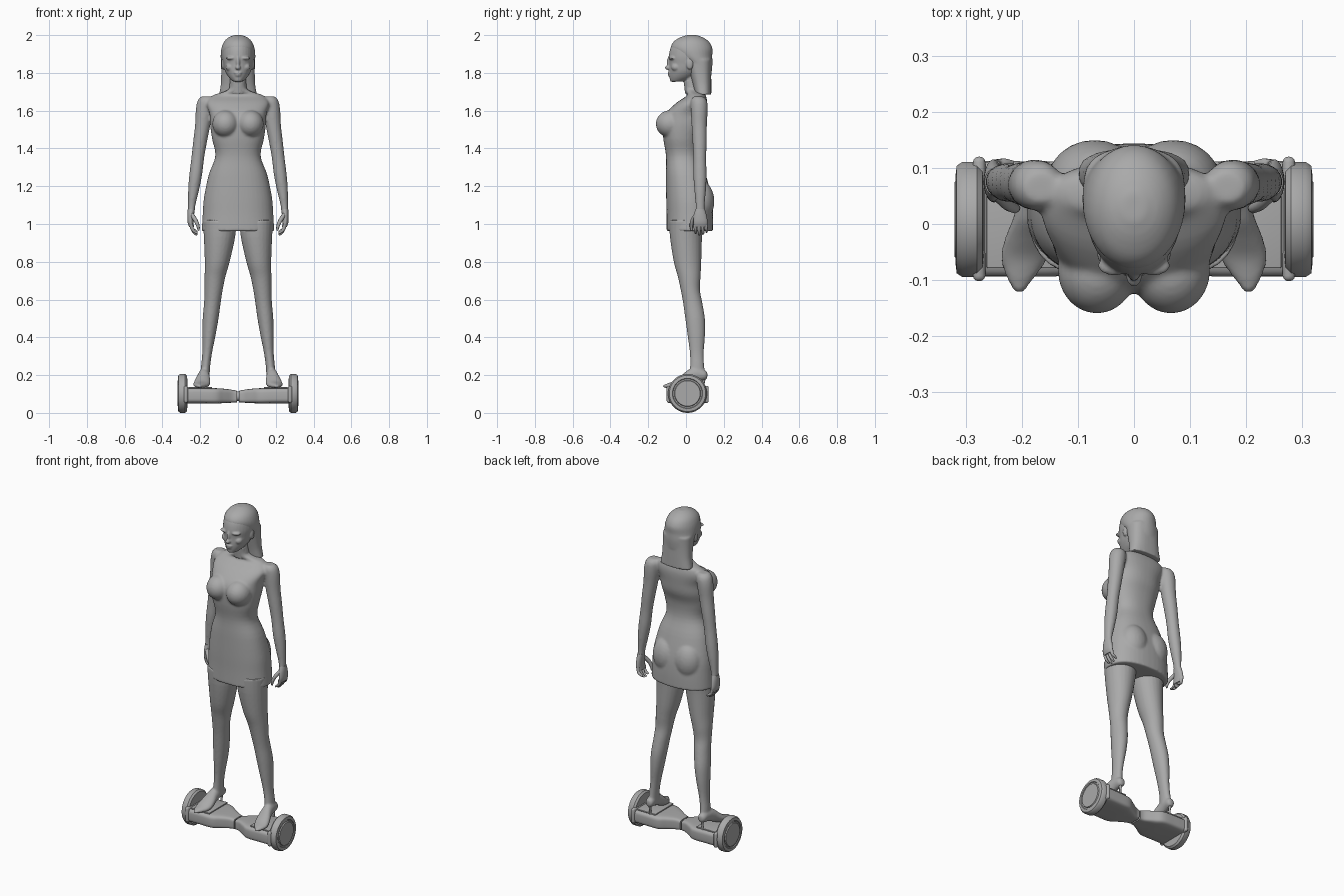
import bpy, bmesh, math
from mathutils import Vector

if "Cube" in bpy.data.objects:
    bpy.data.objects.remove(bpy.data.objects["Cube"])

grey = bpy.data.materials.new("plain grey")
grey.use_nodes = True
COLOR = (0.4, 0.4, 0.4, 1)
grey.diffuse_color = COLOR
grey.node_tree.nodes["Principled BSDF"].inputs["Base Color"].default_value = COLOR


def finish(bm, name, angle=40):
    mesh = bpy.data.meshes.new(name)
    bmesh.ops.recalc_face_normals(bm, faces=bm.faces)
    bm.to_mesh(mesh)
    bm.free()
    mesh.materials.append(grey)
    ob = bpy.data.objects.new(name, mesh)
    bpy.context.collection.objects.link(ob)
    select([ob])
    bpy.ops.object.shade_smooth_by_angle(angle=math.radians(angle))
    return ob


def select(obs):
    bpy.ops.object.select_all(action="DESELECT")
    for ob in obs:
        ob.select_set(True)
    bpy.context.view_layer.objects.active = obs[0]


def curve_through(stations, steps):
    """Catmull-Rom interpolation of station tuples."""
    pts = [Vector(s) for s in stations]
    out = []
    for i in range(len(pts) - 1):
        a, b = pts[max(i - 1, 0)], pts[i]
        c, d = pts[i + 1], pts[min(i + 2, len(pts) - 1)]
        for k in range(steps):
            t = k / steps
            out.append(b + (c - a) * (t / 2) + (a * 2 - b * 5 + c * 4 - d) * (t * t / 2)
                       + (b * 3 - a - c * 3 + d) * (t ** 3 / 2))
    return out + [pts[-1]]


def loft(name, axis, stations, side=1, power=2, sides=24, steps=4, angle=40):
    """Skin rings (x, y, z, r1, r2) lying across the given axis."""
    u, v = [i for i in range(3) if i != axis]
    bm = bmesh.new()
    rings = []
    for s in curve_through(stations, steps):
        ring = []
        for k in range(sides):
            a = math.tau * (k + 0.5) / sides
            p = [s[0], s[1], s[2]]
            for i, r, w in ((u, s[3], math.cos(a)), (v, s[4], math.sin(a))):
                p[i] += r * math.copysign(abs(w) ** (2 / power), w)
            ring.append(bm.verts.new((p[0] * side, p[1], p[2])))
        rings.append(ring)
    for r, q in zip(rings, rings[1:]):
        for k in range(sides):
            j = (k + 1) % sides
            bm.faces.new((r[k], r[j], q[j], q[k]))
    bm.faces.new(rings[0])
    bm.faces.new(rings[-1])
    return finish(bm, name, angle)


def ball(name, center, radii, side=1):
    bm = bmesh.new()
    bmesh.ops.create_uvsphere(bm, u_segments=24, v_segments=16, radius=1)
    bmesh.ops.scale(bm, vec=radii, verts=bm.verts)
    bmesh.ops.translate(bm, vec=(center[0] * side, center[1], center[2]), verts=bm.verts)
    return finish(bm, name)


def box(name, center, size, bevel, side=1):
    bm = bmesh.new()
    bmesh.ops.create_cube(bm, size=1)
    bmesh.ops.scale(bm, vec=size, verts=bm.verts)
    bmesh.ops.translate(bm, vec=(center[0] * side, center[1], center[2]), verts=bm.verts)
    bmesh.ops.bevel(bm, geom=bm.edges[:], offset=bevel, segments=3, affect="EDGES", profile=0.5)
    return finish(bm, name)


def tube(name, points, side=1):
    """Tapered round tube through (x, y, z, radius) points."""
    cu = bpy.data.curves.new(name, "CURVE")
    cu.dimensions, cu.bevel_depth, cu.bevel_resolution = "3D", 1, 2
    cu.use_fill_caps = True
    sp = cu.splines.new("POLY")
    smooth = curve_through(points, 3)
    sp.points.add(len(smooth) - 1)
    for p, s in zip(sp.points, smooth):
        p.co, p.radius = (s[0] * side, s[1], s[2], 1), s[3]
    sp.use_smooth = True
    cu.materials.append(grey)
    bpy.context.collection.objects.link(bpy.data.objects.new(name, cu))


def fuse(name, parts, voxel, rounds):
    """Blend overlapping parts into one smooth skin."""
    select(parts)
    bpy.ops.object.join()
    ob = parts[0]
    ob.name = name
    rm = ob.modifiers.new("blend", "REMESH")
    rm.mode, rm.voxel_size, rm.use_smooth_shade = "VOXEL", voxel, True
    sm = ob.modifiers.new("soften", "SMOOTH")
    sm.factor, sm.iterations = 0.5, rounds


SIDES = (("left", 1), ("right", -1))

# Dress, torso and arms
body = [loft("torso", 2, [
    (0, .03, 1.77, .043, .045), (0, .037, 1.72, .045, .045), (0, .045, 1.70, .075, .048),
    (0, .055, 1.68, .135, .05), (0, .03, 1.64, .165, .083), (0, .0, 1.58, .15, .11),
    (0, -.01, 1.52, .147, .113), (0, -.02, 1.45, .137, .1), (0, -.015, 1.36, .12, .091),
    (0, .0, 1.26, .155, .106), (0, .015, 1.14, .18, .12), (0, .02, 1.05, .187, .123),
    (0, .02, .962, .192, .123)], power=2.3, sides=40)]
for label, s in SIDES:
    body.append(ball("bust", (.066, -.083, 1.53), (.07, .077, .072), s))
    body.append(ball("seat", (.07, .075, 1.12), (.085, .075, .11), s))
    body.append(loft("arm", 2, [
        (.165, .065, 1.675, .03, .025), (.17, .068, 1.655, .043, .042), (.177, .07, 1.61, .046, .045),
        (.186, .07, 1.53, .041, .041), (.2, .072, 1.44, .037, .038), (.213, .073, 1.35, .034, .034),
        (.224, .074, 1.26, .034, .035), (.235, .075, 1.18, .029, .031), (.245, .075, 1.1, .02, .024),
        (.247, .075, 1.06, .017, .026)], s))
fuse("dress_torso_and_arms", body, .007, 5)

# Hands
for label, s in SIDES:
    loft(label + "_palm", 2, [
        (.247, .075, 1.08, .019, .025), (.25, .075, 1.05, .018, .033), (.251, .077, 1.01, .016, .038),
        (.246, .077, .985, .013, .036)], s)
    for i in range(4):
        y = .048 + i * .019
        drop = (.008, 0, .004, .014)[i]
        tube(f"{label}_finger_{i + 1}", [
            (.248, y, 1.0, .010), (.243, y + .002, .975, .009),
            (.23, y + .004, .952 + drop, .008), (.216, y + .003, .943 + drop, .005)], s)
    tube(label + "_thumb", [(.245, .055, 1.05, .012), (.225, .035, 1.02, .011),
                            (.212, .028, .99, .009), (.208, .03, .965, .005)], s)

# Head with face
head = [loft("skull", 2, [
    (0, .03, 1.992, .03, .04), (0, .028, 1.975, .058, .077), (0, .025, 1.94, .08, .104),
    (0, .022, 1.89, .085, .113), (0, .015, 1.85, .079, .104), (0, .0, 1.81, .069, .09),
    (0, -.02, 1.778, .05, .068), (0, -.045, 1.755, .028, .037)], sides=32),
    ball("chin", (0, -.066, 1.765), (.024, .02, .014)),
    ball("nose_bridge", (0, -.086, 1.855), (.011, .016, .035)),
    ball("nose_tip", (0, -.094, 1.828), (.014, .018, .012)),
    ball("upper_lip", (0, -.085, 1.8), (.022, .013, .007)),
    ball("lower_lip", (0, -.083, 1.788), (.018, .013, .007)),
    loft("neck", 2, [(0, .03, 1.84, .045, .05), (0, .032, 1.76, .043, .045), (0, .04, 1.69, .05, .045)])]
for label, s in SIDES:
    head.append(ball("brow", (.035, -.074, 1.878), (.03, .018, .009), s))
    head.append(ball("cheek", (.042, -.052, 1.83), (.024, .026, .022), s))
    head.append(ball("ear", (.079, .02, 1.848), (.01, .019, .03), s))
fuse("head", head, .0045, 3)

# Long swept-back hair
fuse("hair", [
    loft("hair_cap", 2, [
        (0, .03, 2.0, .02, .025), (0, .029, 1.988, .05, .06), (0, .028, 1.965, .074, .094),
        (0, .03, 1.93, .088, .11), (0, .043, 1.89, .092, .096), (0, .068, 1.85, .09, .072),
        (0, .078, 1.8, .087, .058)], sides=32),
    loft("hair_fall", 2, [
        (0, .068, 1.87, .09, .068), (0, .076, 1.8, .089, .058), (0, .084, 1.74, .091, .05),
        (0, .09, 1.685, .1, .044)], power=2.5, sides=32)], .006, 3)

# Legs, feet and stiletto heels
for label, s in SIDES:
    leg = loft("leg", 2, [
        (.097, .0, 1.02, .09, .09), (.098, .0, .93, .083, .085), (.11, .008, .8, .066, .073),
        (.122, .017, .72, .055, .06), (.129, .023, .65, .048, .051), (.136, .036, .58, .044, .051),
        (.145, .048, .5, .042, .052), (.153, .054, .42, .036, .047), (.163, .057, .32, .026, .037),
        (.171, .059, .25, .024, .037), (.174, .06, .2, .024, .042)], s)
    foot = loft("foot", 1, [
        (.174, .113, .2, .012, .016), (.175, .1, .2, .024, .026), (.178, .06, .203, .027, .036),
        (.182, .015, .19, .032, .04), (.188, -.025, .165, .042, .032), (.195, -.06, .15, .042, .02),
        (.202, -.095, .144, .026, .013), (.205, -.121, .141, .008, .007)], s)
    fuse(label + "_leg_and_foot", [leg, foot], .006, 4)
    tube(label + "_stiletto_heel", [(.175, .095, .19, .014), (.175, .093, .165, .007),
                                   (.175, .092, .128, .006)], s)

# Balance board: two footbeds meeting at a narrow pivot
for label, s in SIDES:
    loft(label + "_footbed", 0, [
        (.004, .008, .086, .043, .03), (.03, .008, .088, .048, .034), (.075, .008, .09, .075, .038),
        (.12, .009, .09, .1, .041), (.2, .009, .092, .103, .042), (.272, .009, .092, .103, .042)],
        s, power=5, sides=32, angle=30)
    box(label + "_foot_mat", (.2, .009, .134), (.125, .175, .008), .002, s)
    box(label + "_fender", (.276, .009, .098), (.022, .222, .09), .01, s)
    # Wheel with a rounded tyre and a raised hub disc
    wheel = [(.268, .07), (.27, .094), (.28, .103), (.306, .103), (.316, .096),
             (.318, .08), (.314, .077), (.314, .07), (.32, .067), (.32, .03)]
    loft(label + "_wheel", 0, [(x, .008, .103, r, r) for x, r in wheel], s, sides=40, steps=1, angle=35)
tube("pivot", [(-.02, .008, .088, .026), (.02, .008, .088, .026)])
